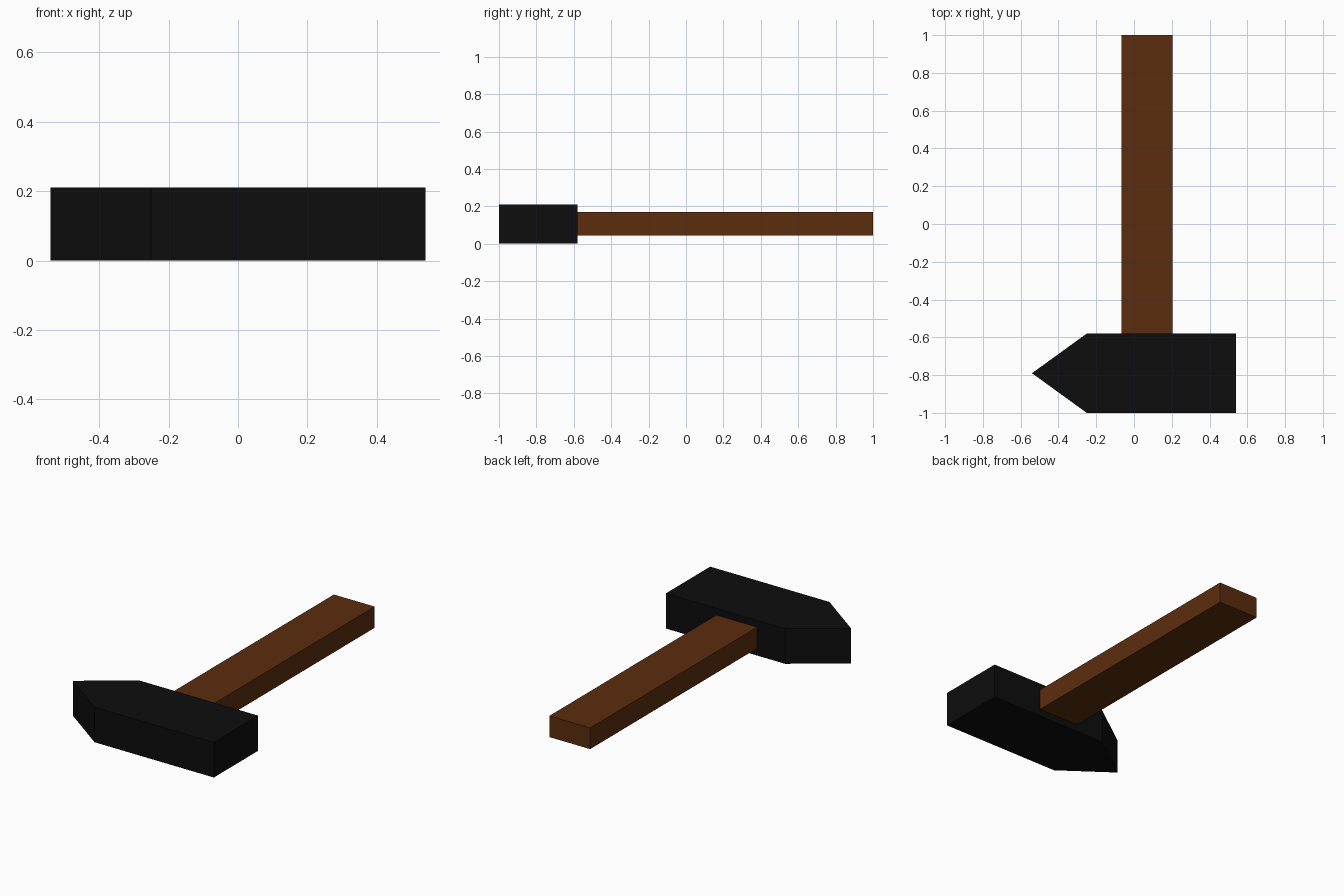
import bpy, bmesh

if "Cube" in bpy.data.objects:
    bpy.data.objects.remove(bpy.data.objects["Cube"])


def material(name, color):
    mat = bpy.data.materials.new(name)
    mat.diffuse_color = (*color, 1.0)
    mat.use_nodes = True
    mat.node_tree.nodes["Principled BSDF"].inputs["Base Color"].default_value = mat.diffuse_color
    return mat


def prism(name, outline, z0, z1, mat):
    """Extrude a counter-clockwise xy outline from z0 up to z1."""
    bm = bmesh.new()
    base = bm.faces.new([bm.verts.new((x, y, z0)) for x, y in outline])
    top = bmesh.ops.extrude_face_region(bm, geom=[base], use_keep_orig=True)
    verts = [g for g in top["geom"] if isinstance(g, bmesh.types.BMVert)]
    bmesh.ops.translate(bm, verts=verts, vec=(0, 0, z1 - z0))
    bmesh.ops.recalc_face_normals(bm, faces=bm.faces)
    mesh = bpy.data.meshes.new(name)
    bm.to_mesh(mesh)
    bm.free()
    mesh.materials.append(mat)
    obj = bpy.data.objects.new(name, mesh)
    bpy.context.collection.objects.link(obj)
    return obj


black = material("black_iron", (0.004, 0.004, 0.004))
brown = material("brown_wood", (0.105, 0.026, 0.004))

# Hammer head: square striking face at +x, wedge peen at -x
prism("hammer_head",
      [(-0.54, -0.79), (-0.25, -1.0), (0.54, -1.0), (0.54, -0.58), (-0.25, -0.58)],
      0.0, 0.21, black)

# Straight rectangular handle, running back from the head
prism("handle",
      [(-0.065, -0.582), (0.205, -0.582), (0.205, 1.0), (-0.065, 1.0)],
      0.043, 0.17, brown)
